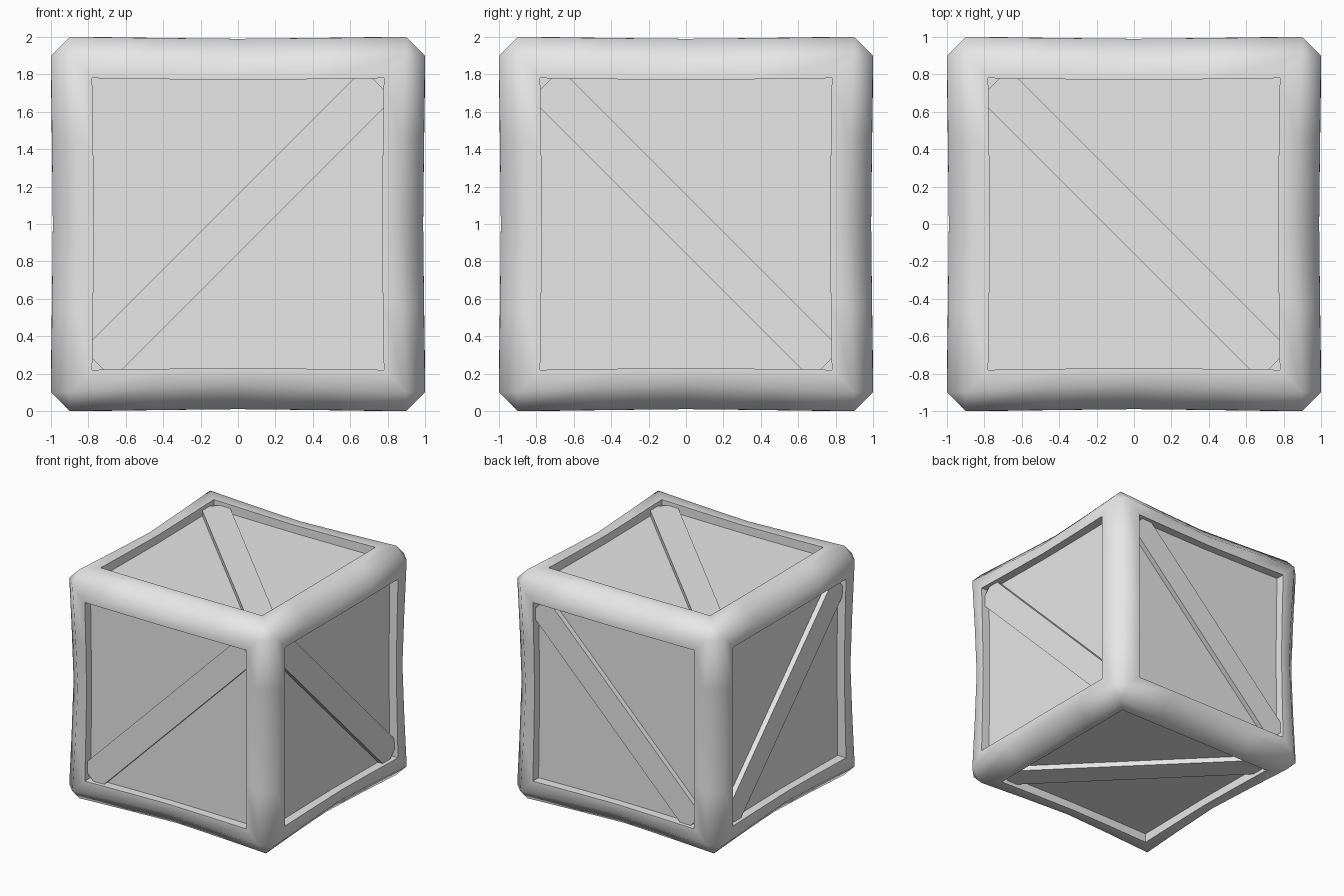
import bpy, bmesh, math
from mathutils import Matrix, Vector

cube = bpy.data.objects.get("Cube")
if cube:
    bpy.data.objects.remove(cube, do_unlink=True)

CENTRE = Vector((0, 0, 1))
RIM = 0.1          # chamfer on the outer edges
OPENING = 0.73     # half width of the recessed openings
PANEL = 0.92       # distance of the panel faces from the centre
PLANK = 0.965      # distance of the brace faces from the centre

grey = bpy.data.materials.new("plain grey")
grey.use_nodes = True
grey.diffuse_color = (0.8, 0.8, 0.8, 1)
grey.node_tree.nodes["Principled BSDF"].inputs["Base Color"].default_value = (0.8, 0.8, 0.8, 1)


def add_object(name, bm):
    bmesh.ops.recalc_face_normals(bm, faces=bm.faces[:])
    mesh = bpy.data.meshes.new(name)
    bm.to_mesh(mesh)
    bm.free()
    mesh.materials.append(grey)
    obj = bpy.data.objects.new(name, mesh)
    obj.location = CENTRE
    bpy.context.collection.objects.link(obj)
    return obj


def add_box(name, normal, along, length, width, low, high):
    """Box lying on one side of the crate, from low to high along the normal."""
    n, a = Vector(normal).normalized(), Vector(along).normalized()
    turn = Matrix((a, n.cross(a), n)).transposed().to_4x4()
    size = Matrix.Diagonal((length, width, high - low, 1))
    bm = bmesh.new()
    bmesh.ops.create_cube(bm, size=1)
    bm.transform(turn @ Matrix.Translation((0, 0, (low + high) / 2)) @ size)
    return add_object(name, bm)


# Frame: chamfered cube with an opening in each side
bm = bmesh.new()
bmesh.ops.create_cube(bm, size=2)
bmesh.ops.bevel(bm, geom=bm.edges[:], offset=RIM, offset_type='OFFSET',
                segments=1, profile=0.5, affect='EDGES')
sides = [f for f in bm.faces if f.calc_area() > 2]
bmesh.ops.inset_individual(bm, faces=sides, thickness=1 - RIM - OPENING)
sides = [f for f in bm.faces if f.calc_area() > 2]
bmesh.ops.delete(bm, geom=sides, context='FACES')
bmesh.ops.subdivide_edges(bm, edges=[e for e in bm.edges if e.calc_length() > 1],
                          cuts=3, use_grid_fill=True)

# Worn middles: the bars sink and their chamfers widen away from the corners
for v in bm.verts:
    along, across, out = sorted(range(3), key=lambda i: abs(v.co[i]))
    wear = (1 - (v.co[along] / v.co[across]) ** 2) ** 2
    outer = abs(v.co[across]) > 0.8
    v.co[across] -= math.copysign((0.045 if outer else 0.01) * wear, v.co[across])
    v.co[out] -= math.copysign(0.01 * wear, v.co[out])

# Inner walls of the openings
rims = [e for e in bm.edges if e.is_boundary]
walls = bmesh.ops.extrude_edge_only(bm, edges=rims)["geom"]
for v in walls:
    if isinstance(v, bmesh.types.BMVert):
        out = max(range(3), key=lambda i: abs(v.co[i]))
        v.co[out] = math.copysign(PANEL - 0.02, v.co[out])

frame = add_object("frame", bm)
bpy.ops.object.select_all(action='DESELECT')
frame.select_set(True)
bpy.context.view_layer.objects.active = frame
bpy.ops.object.shade_smooth_by_angle(angle=math.radians(60))

# Panels and diagonal braces on all six sides
pairs = [("front", "back", (0, -1, 0), (1, 0, 0), (1, 0, 1)),
         ("left", "right", (1, 0, 0), (0, 1, 0), (0, 1, -1)),
         ("top", "bottom", (0, 0, 1), (1, 0, 0), (1, -1, 0))]
for first, second, normal, edge, diagonal in pairs:
    for side, sign in ((first, 1), (second, -1)):
        n = Vector(normal) * sign
        add_box(side + "_panel", n, edge, 1.56, 1.56, PANEL - 0.06, PANEL)
        add_box(side + "_brace", n, diagonal, 2.12, 0.226, PANEL - 0.03, PLANK)
